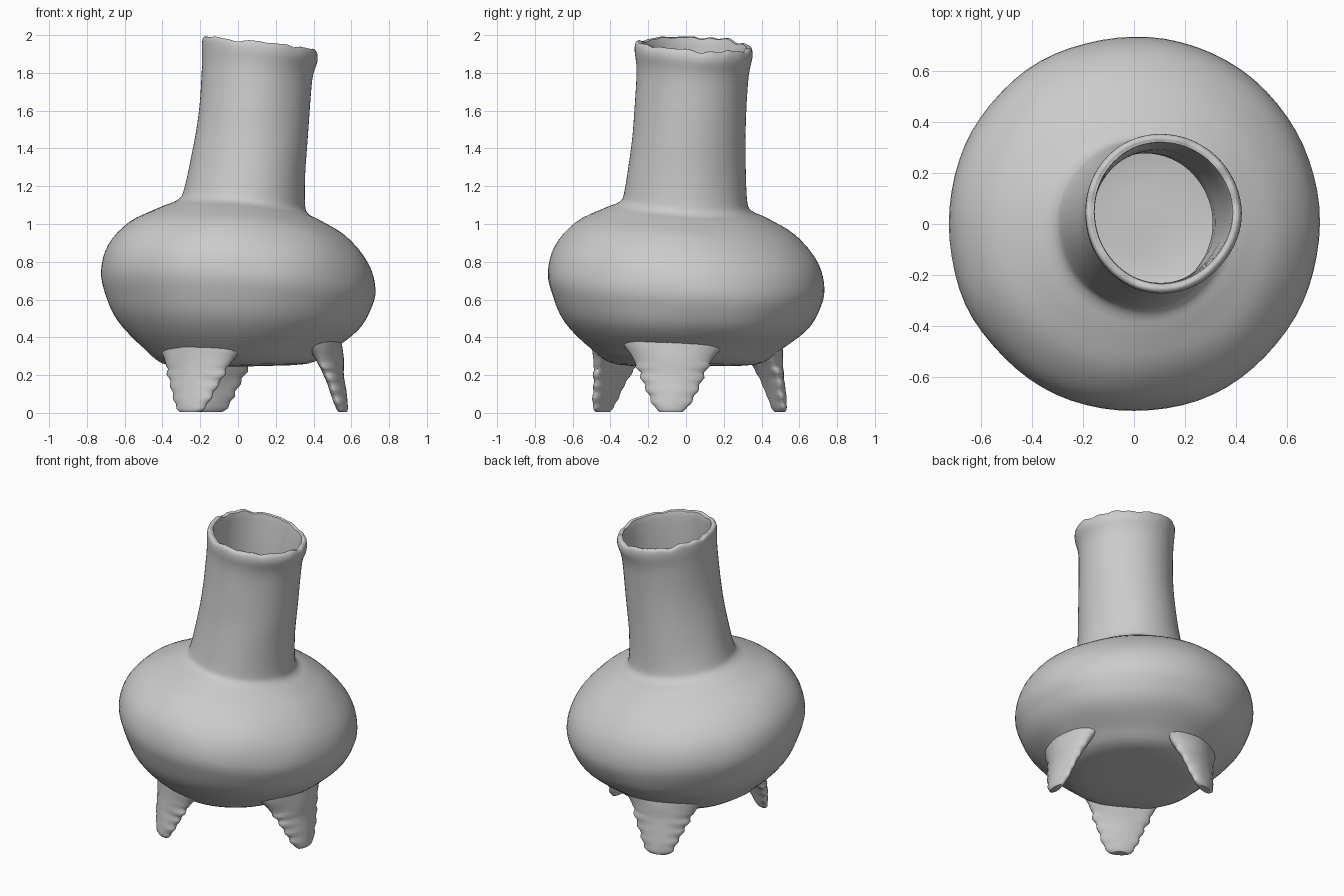
import bpy
import bmesh
import math
from mathutils import Vector, noise

cube = bpy.data.objects.get("Cube")
if cube:
    bpy.data.objects.remove(cube, do_unlink=True)

clay = bpy.data.materials.new("grey clay")
clay.use_nodes = True
GREY = (0.6, 0.6, 0.6, 1)
clay.diffuse_color = GREY
clay.node_tree.nodes["Principled BSDF"].inputs["Base Color"].default_value = GREY


def smooth_keys(keys, steps):
    """Pass a smooth curve through the key rows."""
    rows = [Vector(k) for k in keys]
    out = []
    for i in range(len(rows) - 1):
        a, b = rows[max(i - 1, 0)], rows[i]
        c, d = rows[i + 1], rows[min(i + 2, len(rows) - 1)]
        for s in range(steps):
            t = s / steps
            out.append(b + (c - a) * t / 2 + (a * 2 - b * 5 + c * 4 - d) * t * t / 2
                       + (b * 3 - a - c * 3 + d) * t ** 3 / 2)
    return out + [rows[-1]]


def loft(name, rings):
    """Skin a list of closed rings and cap both ends."""
    bm = bmesh.new()
    loops = [[bm.verts.new(p) for p in ring] for ring in rings]
    n = len(loops[0])
    for low, high in zip(loops, loops[1:]):
        for i in range(n):
            j = (i + 1) % n
            bm.faces.new((low[i], low[j], high[j], high[i]))
    for end in (loops[0], loops[-1]):
        bm.faces.new(end)
    bmesh.ops.recalc_face_normals(bm, faces=bm.faces)
    mesh = bpy.data.meshes.new(name)
    bm.to_mesh(mesh)
    bm.free()
    mesh.materials.append(clay)
    obj = bpy.data.objects.new(name, mesh)
    bpy.context.collection.objects.link(obj)
    bpy.ops.object.select_all(action="DESELECT")
    obj.select_set(True)
    bpy.context.view_layer.objects.active = obj
    bpy.ops.object.shade_smooth_by_angle(angle=math.radians(50))
    return obj


def dent(p, scale, amount):
    """Hand-made unevenness."""
    return noise.noise_vector(p * scale) * amount


# Hollow vessel: height, centre x, centre y, radius, tilt x, tilt y
outside = [
    (0.25, 0, 0, 0.03, 0, 0),
    (0.255, 0, 0, 0.36, 0.01, 0),
    (0.34, 0, 0, 0.50, -0.01, -0.01),
    (0.46, 0, 0, 0.635, -0.04, -0.04),
    (0.58, 0, 0, 0.70, -0.06, -0.06),
    (0.70, 0, 0, 0.728, -0.07, -0.06),
    (0.84, 0, 0, 0.69, -0.07, -0.06),
    (0.97, 0, 0, 0.575, -0.07, -0.06),
    (1.05, 0.01, 0, 0.43, -0.08, -0.06),
    (1.09, 0.025, 0, 0.345, -0.1, -0.07),
    (1.16, 0.035, 0, 0.318, -0.1, -0.07),
    (1.4, 0.065, 0.01, 0.297, -0.08, -0.05),
    (1.6, 0.083, 0.022, 0.29, -0.08, -0.05),
    (1.8, 0.098, 0.037, 0.292, -0.1, -0.05),
    (1.9, 0.112, 0.043, 0.307, -0.12, -0.06),
]
lip_and_inside = [
    (1.945, 0.112, 0.045, 0.302, -0.12, -0.06),
    (1.95, 0.112, 0.045, 0.28, -0.12, -0.06),
    (1.91, 0.11, 0.045, 0.268, -0.12, -0.06),
    (1.6, 0.083, 0.022, 0.26, -0.08, -0.05),
    (1.15, 0.03, 0, 0.28, -0.08, -0.05),
    (1.02, 0, 0, 0.40, -0.07, -0.06),
    (0.70, 0, 0, 0.68, -0.07, -0.06),
    (0.42, 0, 0, 0.50, -0.03, -0.03),
    (0.31, 0, 0, 0.25, 0, 0),
    (0.30, 0, 0, 0.03, 0, 0),
]
SIDES = 72
rings = []
for z, cx, cy, r, tx, ty in smooth_keys(outside + lip_and_inside, 4):
    ring = []
    for i in range(SIDES):
        a = math.tau * i / SIDES
        x, y = r * math.cos(a), r * math.sin(a)
        p = Vector((cx + x, cy + y * 1.012, z + tx * x + ty * y))
        p += dent(p, 3, 0.008)
        # Ragged lip
        if z > 1.85:
            p.z += 0.02 * (z - 1.85) / 0.1 * noise.noise(Vector((math.cos(a), math.sin(a), 0)) * 4)
        ring.append(p)
    rings.append(ring)
loft("vessel", rings)

# Flat fan-shaped feet: height, distance out, half width, half thickness
foot_keys = [
    (0.005, 0.56, 0.06, 0.022),
    (0.03, 0.555, 0.09, 0.032),
    (0.10, 0.54, 0.125, 0.04),
    (0.20, 0.515, 0.17, 0.05),
    (0.29, 0.49, 0.215, 0.07),
    (0.36, 0.47, 0.27, 0.085),
    (0.44, 0.45, 0.31, 0.10),
]


def foot(name, degrees, reach, shift):
    a = math.radians(degrees)
    out = Vector((math.cos(a), math.sin(a), 0))
    side = Vector((-out.y, out.x, 0))
    rings = []
    for z, r, w, t in smooth_keys(foot_keys, 6):
        frill = 1 + 0.05 * math.sin(z * 100 + degrees) * (z < 0.25)
        ring = []
        for i in range(32):
            b = math.tau * i / 32
            u, v = math.cos(b), math.sin(b)
            # The wide face curves round with the belly
            depth = r + reach + t * v - 0.6 * (w * u) ** 2
            p = out * depth + side * (w * frill * u + shift) + Vector((0, 0, z))
            wobble = dent(p, 9, 0.006)
            wobble.z *= min(1, z * 10)
            ring.append(p + wobble)
        rings.append(ring)
    loft(name, rings)


foot("left_foot", 354, 0.0, -0.02)
foot("front_foot", 239, -0.05, 0.01)
foot("back_foot", 106, -0.04, 0.0)
